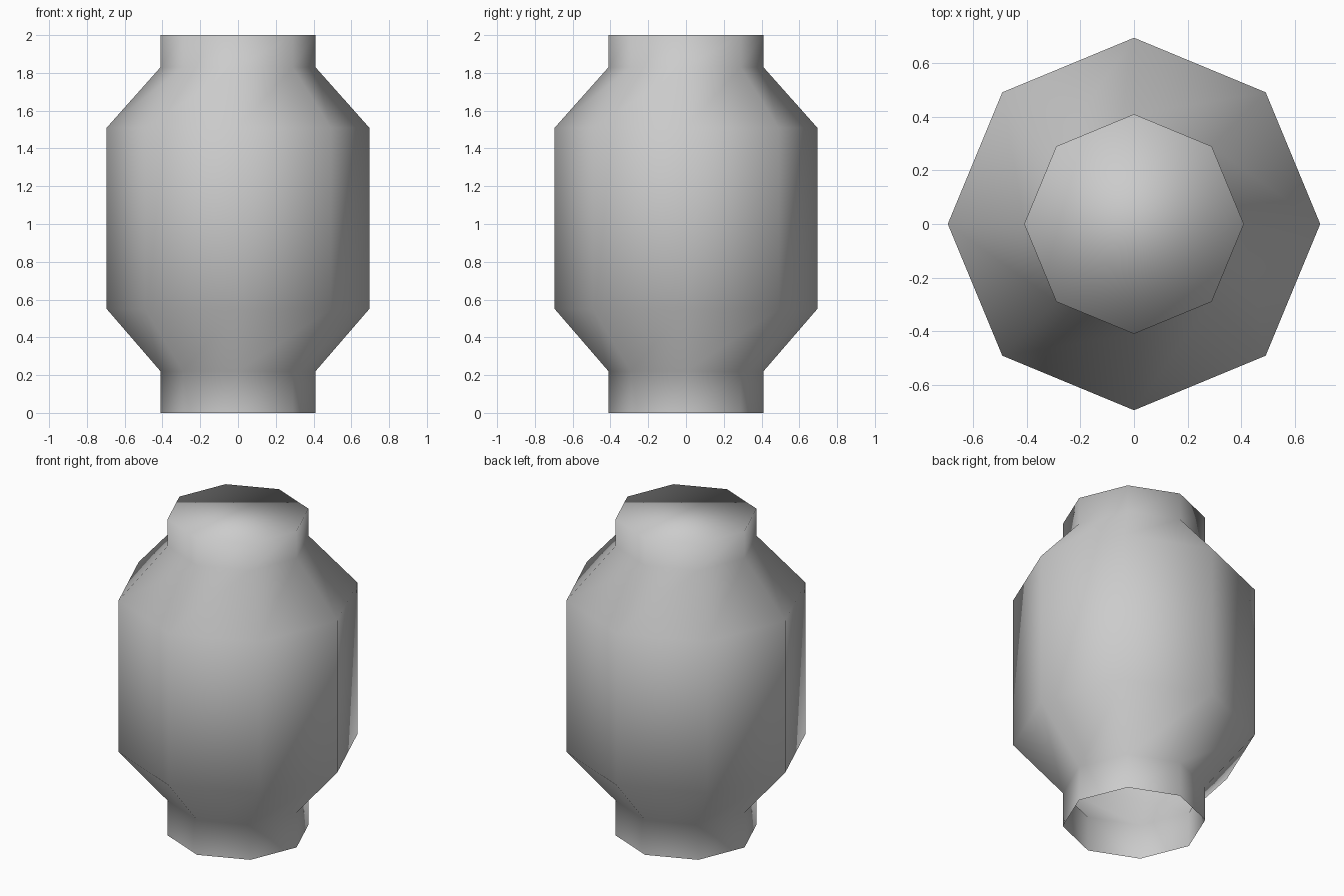
import bpy
import bmesh
from math import cos, sin, tau

SIDES = 8
NECK, BELLY = 0.41, 0.695
# (radius, height) from the open foot to the closed top
PROFILE = [(NECK, 0.0), (NECK, 0.22), (BELLY, 0.55),
           (BELLY, 1.51), (NECK, 1.83), (NECK, 2.0)]

cube = bpy.data.objects.get("Cube")
if cube:
    bpy.data.objects.remove(cube, do_unlink=True)


def make_material(name, colour):
    mat = bpy.data.materials.new(name)
    mat.use_nodes = True
    mat.diffuse_color = colour
    for node in mat.node_tree.nodes:
        if node.type == 'BSDF_PRINCIPLED':
            node.inputs["Base Color"].default_value = colour
    return mat


def lathe(name, profile, sides, mat):
    """Turn a profile around z, capping the last ring only."""
    bm = bmesh.new()
    rings = [[bm.verts.new((r * cos(tau * i / sides), r * sin(tau * i / sides), z))
              for i in range(sides)] for r, z in profile]
    for low, high in zip(rings, rings[1:]):
        for i in range(sides):
            j = (i + 1) % sides
            bm.faces.new((low[i], low[j], high[j], high[i]))
    bm.faces.new(rings[-1])
    # Soft shading runs over every edge, including the rim of the cap
    for face in bm.faces:
        face.smooth = True
    mesh = bpy.data.meshes.new(name)
    bm.to_mesh(mesh)
    bm.free()
    mesh.materials.append(mat)
    obj = bpy.data.objects.new(name, mesh)
    bpy.context.collection.objects.link(obj)
    return obj


# Octagonal body with necks at both ends, open underneath
lathe("vessel_body", PROFILE, SIDES, make_material("light grey", (0.6, 0.6, 0.6, 1.0)))
